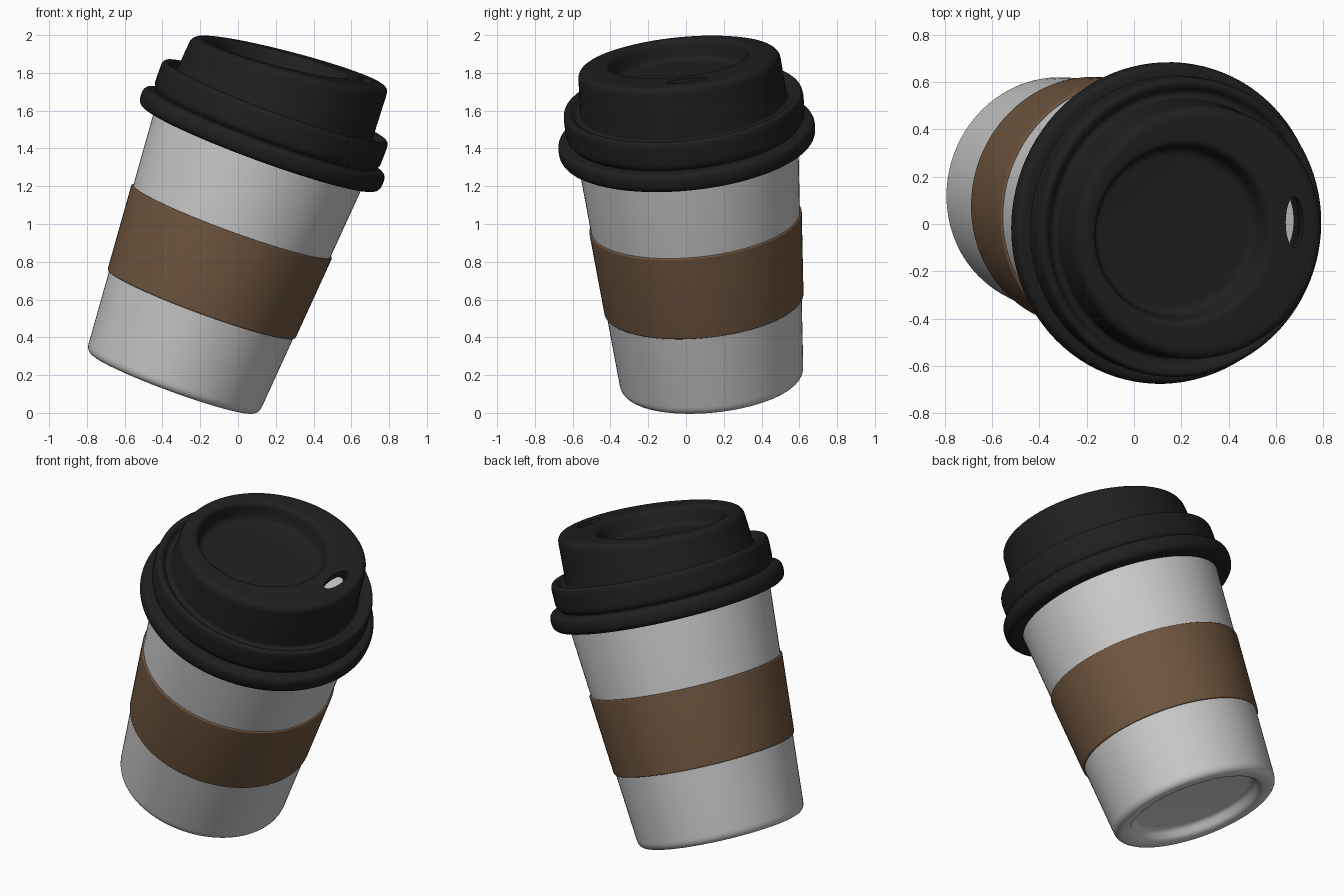
import bpy, bmesh, math
from mathutils import Vector, Matrix

if "Cube" in bpy.data.objects:
    bpy.data.objects.remove(bpy.data.objects["Cube"])

SEG = 96
# Tilted frame of the cup: local z runs up the cup axis, local x points to the sip hole
axis = Vector((0.343, -0.097, 0.934)).normalized()
ex = Vector((1, 0, 0))
ex = (ex - axis * ex.dot(axis)).normalized()
ey = axis.cross(ex)
FRAME = Matrix.Translation((-0.348, 0.139, 0.156)) @ Matrix((ex, ey, axis)).transposed().to_4x4()


def material(name, color):
    m = bpy.data.materials.new(name)
    m.diffuse_color = (*color, 1)
    m.use_nodes = True
    m.node_tree.nodes["Principled BSDF"].inputs["Base Color"].default_value = m.diffuse_color
    return m


def rounded(points, steps=6):
    """Round profile corners given as (radius, height, fillet)."""
    out = []
    n = len(points)
    for i, (r, z, f) in enumerate(points):
        p = Vector((r, z))
        if f == 0 or i in (0, n - 1):
            out.append(p)
            continue
        a, b = (Vector(points[j][:2]) - p for j in (i - 1, i + 1))
        a = a.normalized() * min(f, a.length * 0.49)
        b = b.normalized() * min(f, b.length * 0.49)
        for k in range(steps + 1):
            t = k / steps
            out.append(p + a * (1 - t) ** 2 + b * t ** 2)
    return out


def lathe(name, points, mat=None, closed=False, warp=None):
    prof = rounded(points)
    bm = bmesh.new()
    rings = []
    for p in prof:
        ring = []
        for k in range(SEG):
            a = 2 * math.pi * k / SEG
            co = Vector((p.x * math.cos(a), p.x * math.sin(a), p.y))
            ring.append(bm.verts.new(warp(co, p) if warp else co))
        rings.append(ring)
    pairs = list(zip(rings, rings[1:]))
    if closed:
        pairs.append((rings[-1], rings[0]))
    for lo, hi in pairs:
        for k in range(SEG):
            j = (k + 1) % SEG
            bm.faces.new((lo[k], lo[j], hi[j], hi[k]))
    bmesh.ops.remove_doubles(bm, verts=bm.verts, dist=1e-5)
    bmesh.ops.recalc_face_normals(bm, faces=bm.faces)
    me = bpy.data.meshes.new(name)
    bm.to_mesh(me)
    bm.free()
    ob = bpy.data.objects.new(name, me)
    bpy.context.collection.objects.link(ob)
    ob.matrix_world = FRAME
    if mat:
        me.materials.append(mat)
    return ob


def smooth(ob):
    bpy.ops.object.select_all(action='DESELECT')
    ob.select_set(True)
    bpy.context.view_layer.objects.active = ob
    bpy.ops.object.shade_smooth_by_angle(angle=math.radians(40))


black = material("lid_black", (0.014, 0.014, 0.014))
brown = material("sleeve_brown", (0.165, 0.094, 0.051))


def cup_r(s):
    return 0.485 + 0.077 * s


# Hollow cup with a recessed base
cup = lathe("cup_body", [
    (0, 0.07, 0), (0.36, 0.07, 0.03), (0.395, 0, 0.03), (cup_r(0), 0, 0.05),
    (cup_r(1.4), 1.4, 0.01), (cup_r(1.4) - 0.02, 1.4, 0.01),
    (cup_r(0.1) - 0.02, 0.1, 0.04), (0, 0.1, 0)])

# Sleeve band around the middle
sleeve = lathe("sleeve", [
    (cup_r(0.45) - 0.005, 0.45, 0), (cup_r(0.45) + 0.01, 0.45, 0.01),
    (cup_r(0.92) + 0.01, 0.92, 0.01), (cup_r(0.92) - 0.005, 0.92, 0)], brown, closed=True)


# Lid: two ridges, raised dome with slanted top and an off-centre round recess
def slant(co, p):
    w = min(max((p.y - 1.60) / 0.10, 0), 1)
    if p.x < 0.43 and p.y > 1.65:
        co.x -= 0.075
    co.z += 0.095 * co.x * w
    return co


lid = lathe("lid", [
    (0, 1.68, 0), (0.375, 1.68, 0), (0.41, 1.785, 0), (0.50, 1.785, 0), (0.515, 1.62, 0),
    (0.56, 1.54, 0), (0.578, 1.335, 0),
    (0.68, 1.328, 0.05), (0.685, 1.435, 0.05), (0.612, 1.437, 0.008),
    (0.636, 1.46, 0.03), (0.638, 1.60, 0.045), (0.60, 1.60, 0.03), (0.58, 1.572, 0.015),
    (0.55, 1.575, 0.015), (0.536, 1.825, 0.045),
    (0.375, 1.825, 0.03), (0.352, 1.71, 0.04), (0, 1.71, 0)], black, warp=slant)

# Sip hole cut through the lid top
bpy.ops.mesh.primitive_cylinder_add(vertices=48, radius=1, depth=0.16)
cutter = bpy.context.object
cutter.name = "sip_hole_cutter"
cutter.matrix_world = FRAME @ Matrix.Translation((0.412, 0.035, 1.86)) @ Matrix.Diagonal((0.038, 0.108, 1, 1))
cutter.hide_render = True
cut = lid.modifiers.new("sip_hole", 'BOOLEAN')
cut.operation = 'DIFFERENCE'
cut.object = cutter
cut.solver = 'EXACT'
bpy.context.view_layer.update()
bpy.ops.object.select_all(action='DESELECT')
bpy.context.view_layer.objects.active = lid
lid.select_set(True)
bpy.ops.object.modifier_apply(modifier="sip_hole")
bpy.data.objects.remove(cutter)

# Pale inner plate seen through the sip hole
bpy.ops.mesh.primitive_cylinder_add(vertices=32, radius=1, depth=0.01)
plate = bpy.context.object
plate.name = "sip_hole_inner_plate"
plate.matrix_world = FRAME @ Matrix.Translation((0.39, 0.035, 1.79)) @ Matrix.Diagonal((0.045, 0.115, 1, 1))

for ob in (cup, sleeve, lid, plate):
    smooth(ob)
